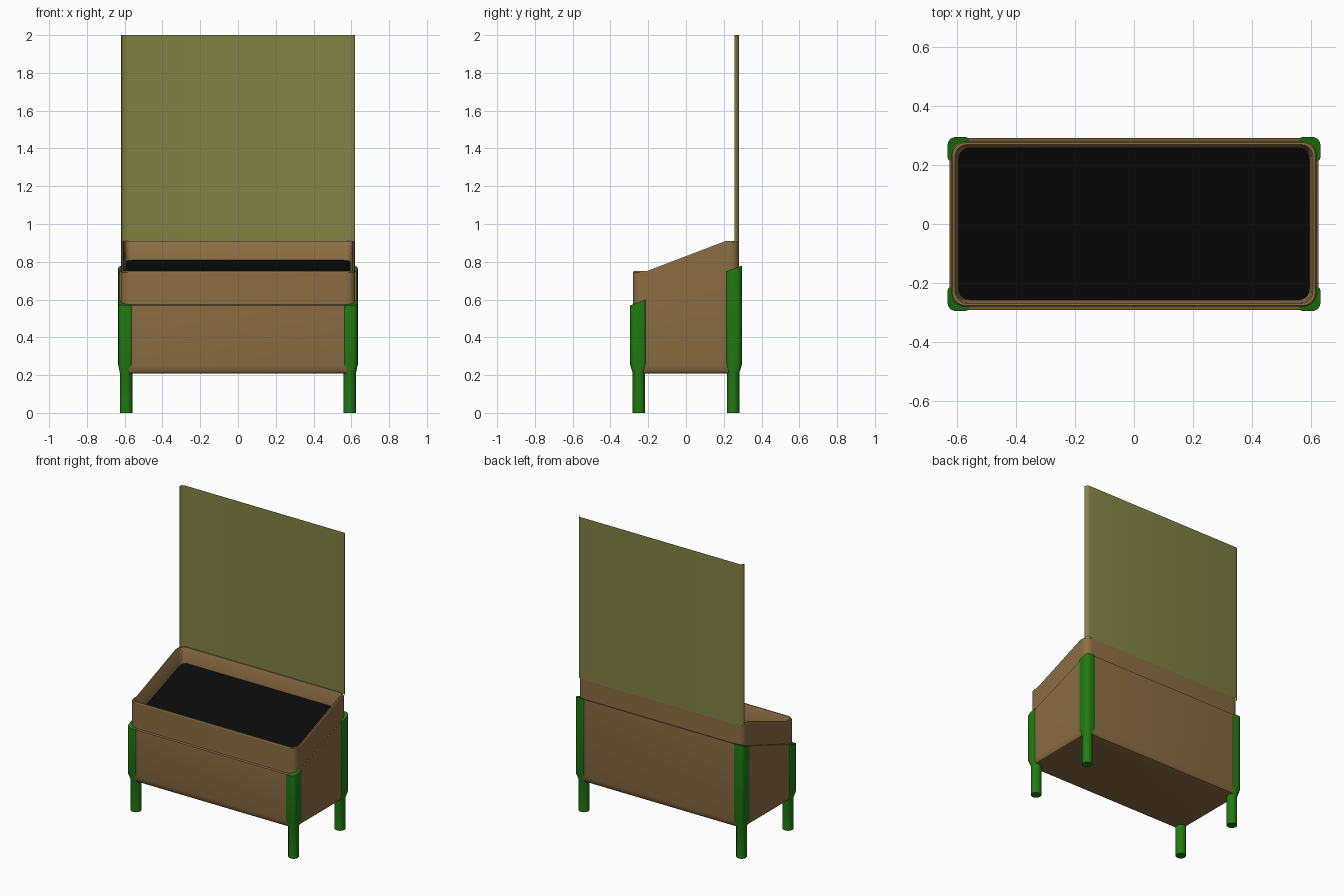
import bpy, bmesh, math

if "Cube" in bpy.data.objects:
    bpy.data.objects.remove(bpy.data.objects["Cube"])


def material(name, color):
    m = bpy.data.materials.new(name)
    m.diffuse_color = (*color, 1)
    m.use_nodes = True
    m.node_tree.nodes["Principled BSDF"].inputs["Base Color"].default_value = m.diffuse_color
    return m


brown = material("brown", (0.26, 0.155, 0.056))
green = material("green", (0.016, 0.2, 0.006))
olive = material("olive", (0.225, 0.225, 0.06))
black = material("black", (0.003, 0.003, 0.003))


def seam(y):
    return 0.672 + 0.354 * y


def rim_top(y):
    t = min(max((y + 0.21) / 0.42, 0), 1)
    return 0.75 + 0.16 * t


def rounded_loop(hx, hy, r, zf, segs=5):
    """Rounded rectangle with extra side points where the rim slope breaks."""
    pts = []
    for k, (sx, sy) in enumerate([(1, 1), (-1, 1), (-1, -1), (1, -1)]):
        arc = []
        for i in range(segs + 1):
            a = math.pi / 2 * (k + i / segs)
            arc.append((sx * (hx - r) + r * math.cos(a), sy * (hy - r) + r * math.sin(a)))
        side = (sx * hx, sy * 0.21)
        pts += [side] + arc if k in (0, 2) else arc + [side]
    return [(x, y, zf(y)) for x, y in pts]


def loft(name, rings, mat, cap_start=False, cap_end=False, closed=True, recalc=True):
    bm = bmesh.new()
    vs = [[bm.verts.new(p) for p in ring] for ring in rings]
    n = len(vs[0])
    for a, b in zip(vs, vs[1:]):
        for i in range(n if closed else n - 1):
            j = (i + 1) % n
            bm.faces.new((a[i], a[j], b[j], b[i]))
    if cap_start:
        bm.faces.new(vs[0][::-1])
    if cap_end:
        bm.faces.new(vs[-1])
    if recalc:
        bmesh.ops.recalc_face_normals(bm, faces=bm.faces)
    me = bpy.data.meshes.new(name)
    bm.to_mesh(me)
    bm.free()
    me.materials.append(mat)
    ob = bpy.data.objects.new(name, me)
    bpy.context.collection.objects.link(ob)
    bpy.ops.object.select_all(action='DESELECT')
    ob.select_set(True)
    bpy.context.view_layer.objects.active = ob
    bpy.ops.object.shade_smooth_by_angle(angle=math.radians(32))
    return ob


# Planter box: rounded bottom, slanted open top with a narrow ledge
loft("planter_box", [
    rounded_loop(0.600, 0.265, 0.035, lambda y: 0.208),
    rounded_loop(0.614, 0.279, 0.042, lambda y: 0.212),
    rounded_loop(0.622, 0.287, 0.048, lambda y: 0.225),
    rounded_loop(0.627, 0.292, 0.050, lambda y: 0.250),
    rounded_loop(0.627, 0.292, 0.050, seam),
    rounded_loop(0.605, 0.265, 0.035, seam),
], brown, cap_start=True)

# Rim: thin slanted collar with level front and back edges
loft("rim", [
    rounded_loop(0.620, 0.281, 0.045, lambda y: seam(y) - 0.01),
    rounded_loop(0.620, 0.281, 0.045, lambda y: rim_top(y) - 0.006),
    rounded_loop(0.616, 0.277, 0.042, rim_top),
    rounded_loop(0.608, 0.270, 0.040, rim_top),
    rounded_loop(0.604, 0.266, 0.038, lambda y: rim_top(y) - 0.006),
    rounded_loop(0.594, 0.256, 0.036, lambda y: seam(y) + 0.02),
], brown, recalc=False)

# Soil surface, parallel to the slanted seam
loft("soil", [
    rounded_loop(0.598, 0.259, 0.036, lambda y: seam(y) + 0.01),
    rounded_loop(0.598, 0.259, 0.036, lambda y: seam(y) + 0.045),
], black, cap_end=True)

# Back screen: thin sheet whose ends curl around the rim corners
half = [(0.62 - 0.025 + 0.025 * math.cos(a), 0.256 + 0.025 * math.sin(a))
        for a in [math.pi / 2 * i / 5 for i in range(6)]]
path = half + [(-x, y) for x, y in reversed(half)]
loft("back_screen", [[(x, y, z) for x, y in path] for z in (0.905, 2.0)],
     olive, closed=False, recalc=False)


# Legs: round feet that flare into sleeves wrapping the box corners
def leg(name, sx, sy):
    foot, sleeve = [], []
    for i in range(24):
        a = math.tau * i / 24
        c, s = math.cos(a), math.sin(a)
        foot.append((sx * (0.592 + 0.033 * c), sy * (0.249 + 0.033 * s)))
        e = 0.7 if c > -1e-6 and s > -1e-6 else 0.3
        sleeve.append((sx * (0.597 + 0.037 * math.copysign(abs(c) ** e, c)),
                       sy * (0.255 + 0.041 * math.copysign(abs(s) ** e, s))))
    loft(name, [
        [(x, y, 0) for x, y in foot],
        [(x, y, 0.21) for x, y in foot],
        [(x, y, 0.255) for x, y in sleeve],
        [(x, y, seam(y) + 0.002) for x, y in sleeve],
    ], green, cap_start=True, cap_end=True)


for sx, side in ((-1, "left"), (1, "right")):
    for sy, end in ((-1, "front"), (1, "back")):
        leg(f"{end}_{side}_leg", sx, sy)
